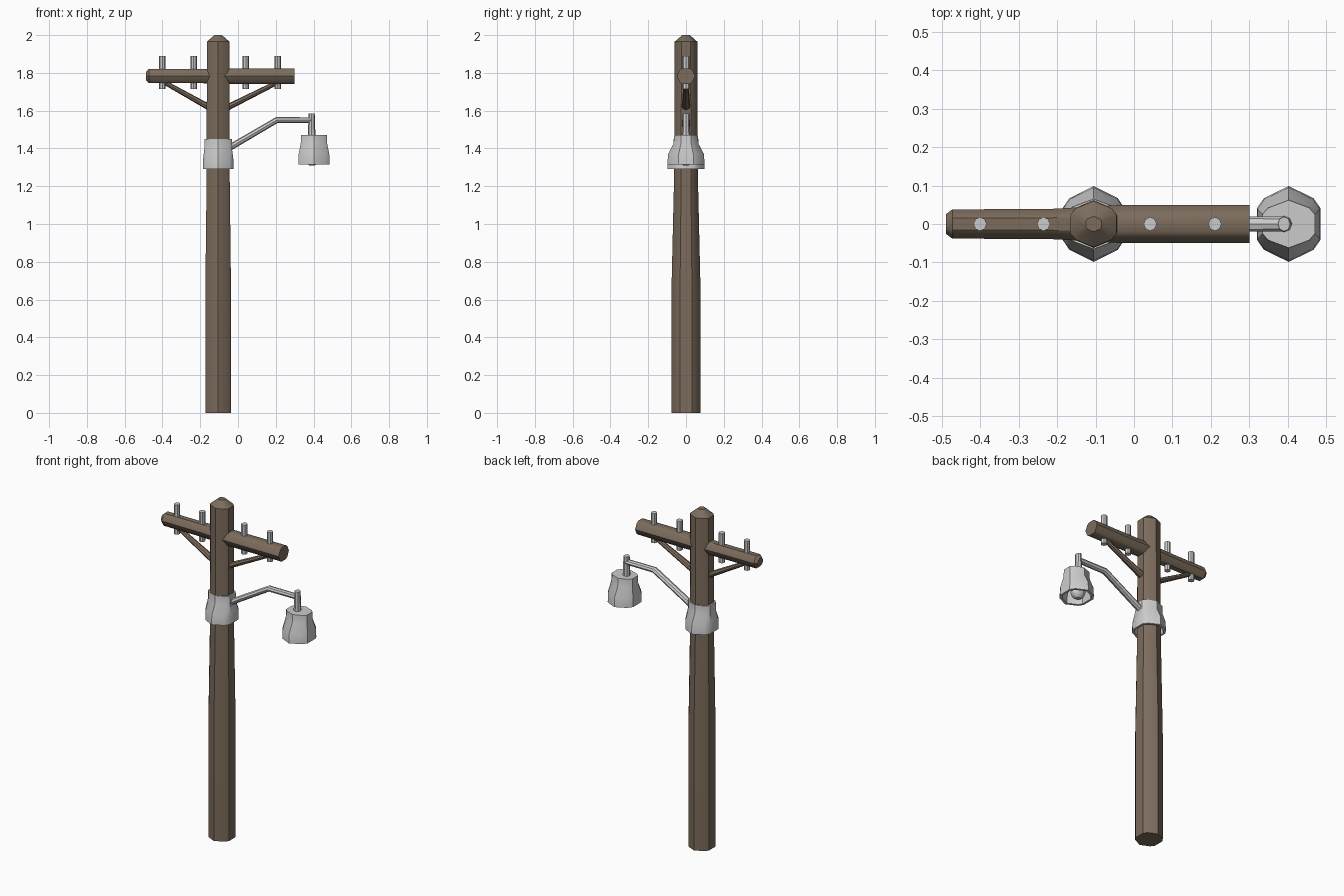
import bpy, bmesh, math
from mathutils import Vector

if "Cube" in bpy.data.objects:
    bpy.data.objects.remove(bpy.data.objects["Cube"])

wood = bpy.data.materials.new("brown_wood")
wood.diffuse_color = (0.20, 0.15, 0.107, 1)
wood.use_nodes = True
wood.node_tree.nodes["Principled BSDF"].inputs["Base Color"].default_value = wood.diffuse_color

# Cross-section: hexagon pointing along y with its four side corners cut off
Q = [(.85, .41), (.66, .68), (0, 1), (-.66, .68), (-.85, .41)]
CUT_HEX = Q + [(-x, -y) for x, y in Q]
OCT = [(math.cos(i * math.pi / 4), math.sin(i * math.pi / 4)) for i in range(8)]
HX = 0.85  # half-width of CUT_HEX in its narrow direction


def loft(name, sections, shape, mat=None, caps=True):
    """Skin rings (centre, direction, half_u, half_y); v is always the y axis."""
    bm = bmesh.new()
    sx = max(p[0] for p in shape)
    rings = []
    for c, d, hu, hy in sections:
        v = Vector((0, 1, 0))
        u = v.cross(Vector(d).normalized())
        rings.append([bm.verts.new(Vector(c) + u * (hu * x / sx) + v * (hy * y))
                      for x, y in shape])
    n = len(shape)
    pairs = list(zip(rings, rings[1:]))
    if not caps:
        pairs.append((rings[-1], rings[0]))
    for a, b in pairs:
        for i in range(n):
            j = (i + 1) % n
            bm.faces.new((a[i], a[j], b[j], b[i]))
    if caps:
        bm.faces.new(rings[0][::-1])
        bm.faces.new(rings[-1])
    bmesh.ops.recalc_face_normals(bm, faces=bm.faces)
    me = bpy.data.meshes.new(name)
    bm.to_mesh(me)
    bm.free()
    ob = bpy.data.objects.new(name, me)
    bpy.context.collection.objects.link(ob)
    if mat:
        me.materials.append(mat)
    bpy.ops.object.select_all(action='DESELECT')
    ob.select_set(True)
    bpy.context.view_layer.objects.active = ob
    bpy.ops.object.shade_smooth_by_angle(angle=math.radians(35))
    return ob


def upright(name, x, prof, shape, mat=None, caps=True):
    return loft(name, [((x, 0, z), (0, 0, 1), a, b) for z, a, b in prof],
                shape, mat, caps)


PX, LX = -0.105, 0.402

# Tapered pole with a pointed cap
upright("pole", PX, [(0, .068, .077), (.65, .068, .077), (1.25, .061, .063),
                     (1.965, .060, .060), (2.0, .02, .02)], CUT_HEX, wood)

# Crossbar, thinner on the left, with a chamfered left end
loft("crossbar", [((x, 0, 1.783), (-1, 0, 0), hz, hy) for x, hz, hy in
                  [(.30, .041, .049), (-.04, .041, .049), (-.22, .037, .039),
                   (-.472, .037, .038), (-.488, .022, .026)]], CUT_HEX, wood)

# Diagonal braces, wider at the pole
for side, top, low in (("left", (-.39, 0, 1.75), (-.13, 0, 1.605)),
                       ("right", (.21, 0, 1.75), (-.08, 0, 1.605))):
    d = Vector(top) - Vector(low)
    loft(side + "_brace", [(low, d, .017, .024), (top, d, .012, .013)], OCT, wood)

# Insulator pins
for i, x in enumerate((-.40, -.235, .042, .21)):
    upright(f"insulator_{i + 1}", x, [(1.715, .017, .018), (1.89, .017, .018)], OCT)

# Flared collar around the pole
upright("collar", PX, [(1.45, .062, .058), (1.29, .070, .083), (1.29, .081, .0985),
                       (1.345, .080, .095), (1.40, .073, .068), (1.45, .072, .065)],
        CUT_HEX, caps=False)

# Bent lamp arm
up, flat = (.245, 0, .14), (1, 0, 0)
loft("lamp_arm", [((-.06, 0, 1.395), up, .017, .020), ((.205, 0, 1.55), (.96, 0, .26), .016, .020),
                  ((.39, 0, 1.55), flat, .015, .019)], OCT)
upright("lamp_stem", .39, [(1.45, .022, .022), (1.50, .019, .020), (1.585, .016, .019)], OCT)

# Hollow lamp shade: inside down, rim, outside up
upright("lamp_shade", LX, [(1.45, .055, .050), (1.42, .056, .052), (1.365, .067, .078),
                           (1.315, .070, .083), (1.315, .083, .0985), (1.37, .081, .095),
                           (1.425, .070, .066), (1.472, .068, .062)], CUT_HEX)

# Bulb
upright("bulb", LX - .01, [(1.455, .022, .022), (1.39, .028, .028), (1.35, .042, .042),
                           (1.325, .034, .034), (1.31, .015, .015)], OCT)
